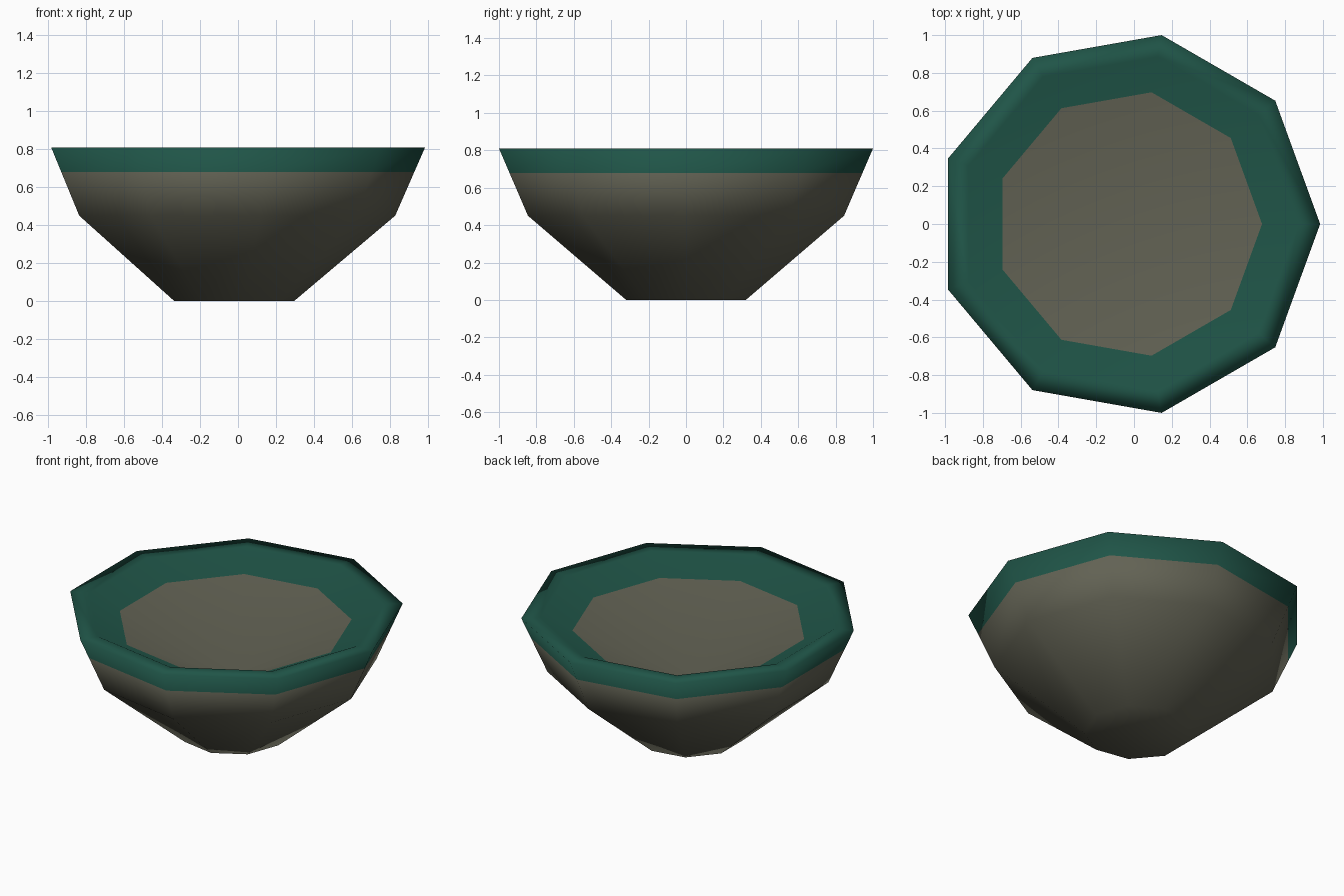
import bpy, bmesh, math

if "Cube" in bpy.data.objects:
    bpy.data.objects.remove(bpy.data.objects["Cube"])

SIDES = 9
CENTRE_X = -0.03


def material(name, rgb):
    m = bpy.data.materials.new(name)
    m.diffuse_color = (*rgb, 1)
    m.use_nodes = True
    m.node_tree.nodes["Principled BSDF"].inputs["Base Color"].default_value = m.diffuse_color
    return m


clay = material("grey brown clay", (0.122, 0.122, 0.088))
green = material("dark green glaze", (0.014, 0.090, 0.064))

# Profile from the foot, over the lip, down inside: radius, height
profile = [(0.325, 0), (0.858, 0.45), (0.9585, 0.68), (1.0154, 0.81),
           (0.90, 0.81), (0.708, 0.717)]
INNER_BOTTOM = 0.374
GREEN_FROM = 2   # bands from this one on are glazed
CUTS = {2: 0.64, 5: 0.21}  # rings that only part the colours: how far along their wall

bm = bmesh.new()
rings = []
for r, z in profile:
    rings.append([bm.verts.new((CENTRE_X + r * math.cos(2 * math.pi * i / SIDES),
                                r * math.sin(2 * math.pi * i / SIDES), z))
                  for i in range(SIDES)])

# Walls and lip
for band, (a, b) in enumerate(zip(rings, rings[1:])):
    for i in range(SIDES):
        j = (i + 1) % SIDES
        f = bm.faces.new((a[i], a[j], b[j], b[i]))
        f.material_index = 1 if band >= GREEN_FROM else 0

# Foot and hollow inside
bm.faces.new(rings[0][::-1])
centre = bm.verts.new((CENTRE_X, 0, INNER_BOTTOM))
rings.append([centre] * SIDES)
for i in range(SIDES):
    bm.faces.new((rings[5][i], rings[5][(i + 1) % SIDES], centre))
for f in bm.faces:
    f.smooth = True

# Smooth shading runs straight across the colour cuts
bm.normal_update()
bm.verts.index_update()
normals = [v.normal.copy() for v in bm.verts]
for ring, t in CUTS.items():
    for below, v, above in zip(rings[ring - 1], rings[ring], rings[ring + 1]):
        normals[v.index] = normals[below.index].lerp(normals[above.index], t).normalized()

mesh = bpy.data.meshes.new("bowl")
bm.to_mesh(mesh)
bm.free()
mesh.normals_split_custom_set_from_vertices([tuple(n) for n in normals])
mesh.materials.append(clay)
mesh.materials.append(green)
bpy.context.collection.objects.link(bpy.data.objects.new("bowl", mesh))
